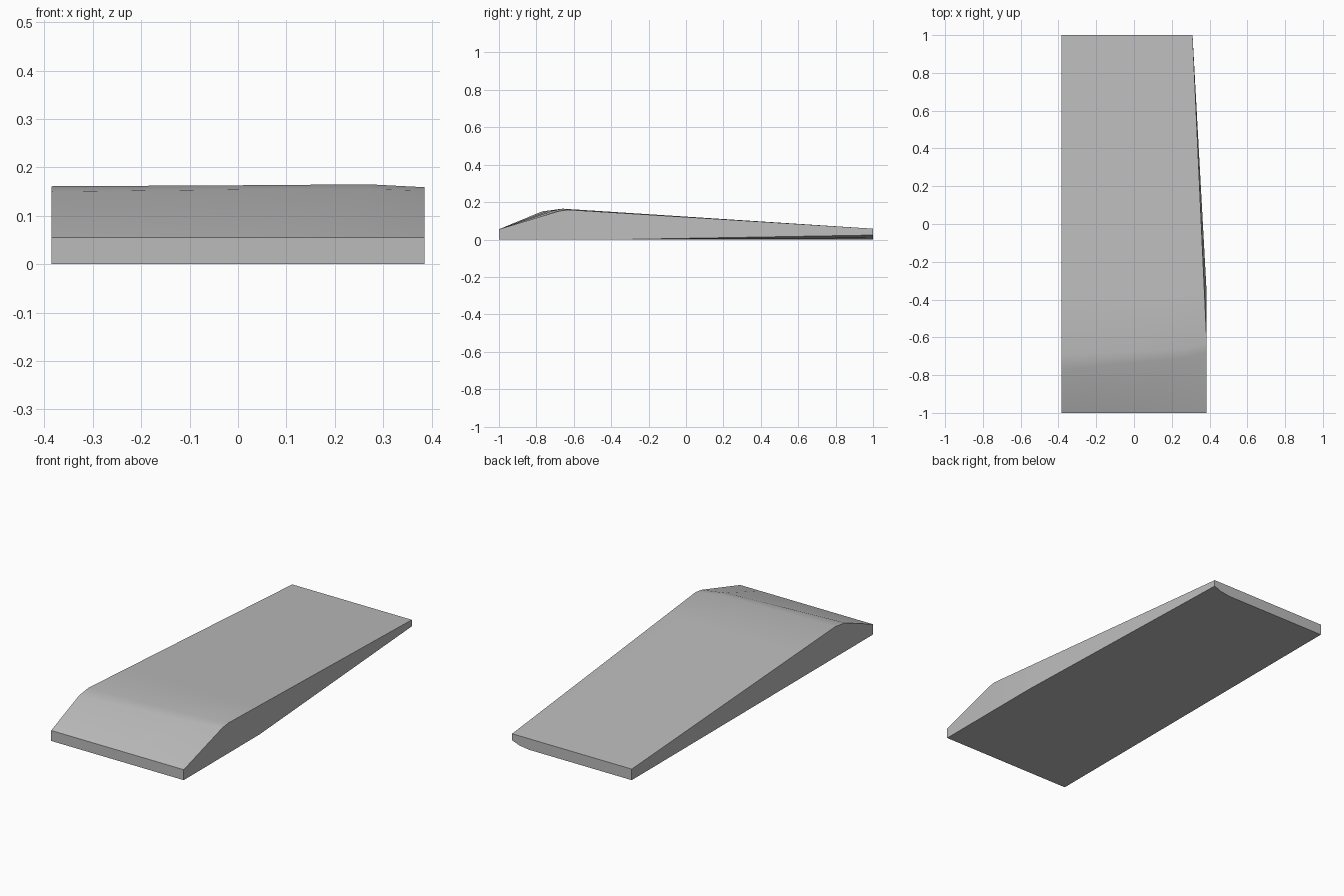
import bpy, bmesh, math

cube = bpy.data.objects.get("Cube")
if cube:
    bpy.data.objects.remove(cube, do_unlink=True)

HALF = 0.385      # half width
TAIL = 0.31       # left edge at the back
LIP = 0.055       # height of the front lip


def lerp(a, b, t):
    return a + (b - a) * t


# Ridge per column: x, (y, z) where the ramp ends, (y, z) where the deck starts
RIDGE = [
    (-HALF, (-0.77, 0.15), (-0.69, 0.161)),
    (0.0, (-0.735, 0.154), (-0.675, 0.163)),
    (0.27, (-0.71, 0.155), (-0.66, 0.165)),
    (HALF, (-0.68, 0.152), (-0.63, 0.159)),
]
BEND = -0.37      # where the lower left edge starts to taper


def top_point(col, row):
    x, ramp, deck = RIDGE[col]
    if row == 0:
        return (x, -1, LIP)
    if row == 1:
        return (x, *ramp)
    if row == 2:
        return (x, *deck)
    # The deck falls straight from the ridge to the back edge
    y = BEND if row == 3 else 1
    t = (y - deck[0]) / (1 - deck[0])
    end_x = lerp(-HALF, TAIL, (x + HALF) / (2 * HALF))
    return (lerp(x, end_x, t), y, lerp(deck[1], 0.058, t))


def bottom_point(col, row):
    # The lower left edge tapers and lifts toward the back
    y = top_point(col, row)[1]
    t = 1 if row == 4 else 0
    end_x = (-HALF, 0.21, 0.27, TAIL)[col]
    lift = (0, 0, 0.008, 0.024)[col]
    return (lerp(RIDGE[col][0], end_x, t), y, lift * t)


# Wedge body: rings of top and bottom points, lofted front to back
bm = bmesh.new()
rings = []
for row in range(5):
    ring = [top_point(c, row) for c in range(4)]
    ring += [bottom_point(c, row) for c in reversed(range(4))]
    rings.append([bm.verts.new(p) for p in ring])
for a, b in zip(rings, rings[1:]):
    for i in range(8):
        j = (i + 1) % 8
        bm.faces.new((a[i], a[j], b[j], b[i]))
bm.faces.new(rings[0])
bm.faces.new(rings[-1])
bmesh.ops.recalc_face_normals(bm, faces=bm.faces)

mesh = bpy.data.meshes.new("wedge_body")
bm.to_mesh(mesh)
bm.free()
body = bpy.data.objects.new("wedge_body", mesh)
bpy.context.collection.objects.link(body)

# Plain grey
grey = bpy.data.materials.new("plain_grey")
grey.use_nodes = True
colour = (0.5, 0.5, 0.5, 1)
grey.diffuse_color = colour
grey.node_tree.nodes["Principled BSDF"].inputs["Base Color"].default_value = colour
mesh.materials.append(grey)

bpy.ops.object.select_all(action="DESELECT")
body.select_set(True)
bpy.context.view_layer.objects.active = body
bpy.ops.object.shade_smooth_by_angle(angle=math.radians(30))
